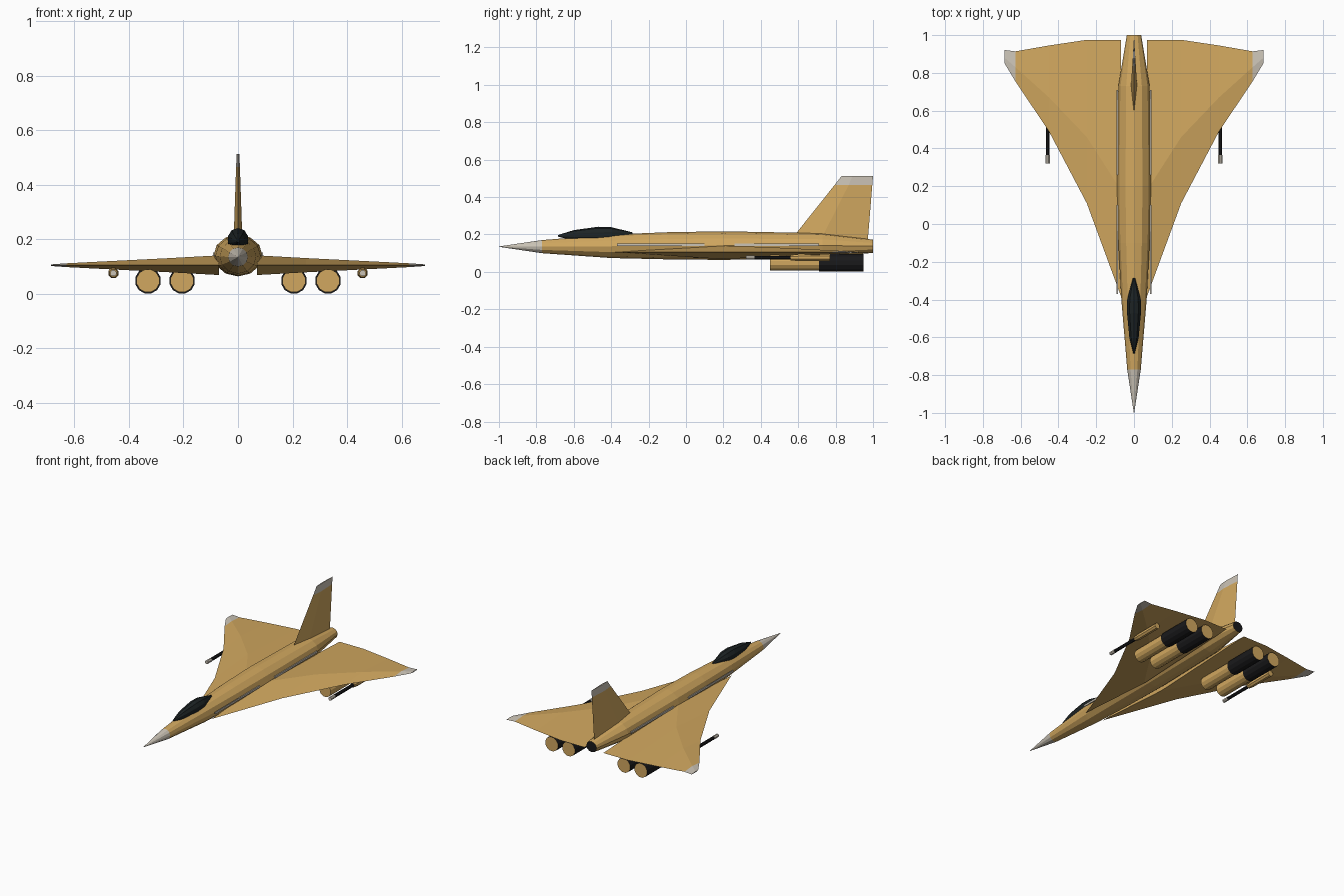
import bpy, bmesh, math

cube = bpy.data.objects.get("Cube")
if cube:
    bpy.data.objects.remove(cube, do_unlink=True)


def material(name, rgb):
    m = bpy.data.materials.new(name)
    m.use_nodes = True
    m.diffuse_color = (*rgb, 1)
    m.node_tree.nodes["Principled BSDF"].inputs["Base Color"].default_value = (*rgb, 1)
    return m


SAND = material("sand", (0.64, 0.39, 0.115))
GREY = material("pale grey", (0.6, 0.55, 0.47))
BLACK = material("black", (0.01, 0.01, 0.011))
GLASS = material("dark glass", (0.012, 0.017, 0.018))


def loft(name, rings, mats, rule=None):
    """Skin equal-length rings of points, cap both ends, colour faces by centre."""
    bm = bmesh.new()
    loops = [[bm.verts.new(p) for p in ring] for ring in rings]
    n = len(loops[0])
    for a, b in zip(loops, loops[1:]):
        for i in range(n):
            j = (i + 1) % n
            bm.faces.new((a[i], a[j], b[j], b[i]))
    bm.faces.new(loops[0])
    bm.faces.new(loops[-1])
    bmesh.ops.recalc_face_normals(bm, faces=bm.faces)
    if rule:
        for f in bm.faces:
            f.material_index = rule(f.calc_center_median())
    mesh = bpy.data.meshes.new(name)
    bm.to_mesh(mesh)
    bm.free()
    for m in mats:
        mesh.materials.append(m)
    obj = bpy.data.objects.new(name, mesh)
    bpy.context.collection.objects.link(obj)
    return obj


def ellipse(x, y, z, rx, rz, n=12, turn=0.0):
    angles = [math.tau * (i + turn) / n for i in range(n)]
    return [(x + rx * math.sin(a), y, z + rz * math.cos(a)) for a in angles]


def tube(name, x, z, sections, mats, rule=None, n=12):
    return loft(name, [ellipse(x, y, z, r, r, n, 0.5) for y, r in sections], mats, rule)


# Fuselage: y, half width, bottom, top
body = [(-1, 0.001, 0.134, 0.136), (-0.77, 0.036, 0.1, 0.17), (-0.4, 0.067, 0.074, 0.2),
        (-0.1, 0.083, 0.067, 0.212), (0.2, 0.09, 0.064, 0.217), (0.73, 0.083, 0.076, 0.207),
        (1, 0.038, 0.102, 0.172)]
loft("fuselage", [ellipse(0, y, (lo + hi) / 2, w, (hi - lo) / 2) for y, w, lo, hi in body],
     (SAND, GREY, BLACK), lambda c: 1 if c.y < -0.77 else 2 if c.y > 0.99 else 0)

# Canopy
canopy = [(-0.685, 0.004, 0.004), (-0.6, 0.026, 0.028), (-0.47, 0.039, 0.043),
          (-0.4, 0.038, 0.039), (-0.285, 0.006, 0.008)]
loft("canopy", [ellipse(0, y, 0.193 + (y + 0.685) * 0.025, w, h, 10) for y, w, h in canopy], (GLASS,))

# Tail fin: height, leading edge, thickest point, trailing edge, half thickness
fin = [(0.17, 0.56, 0.72, 0.972, 0.017), (0.465, 0.795, 0.87, 0.996, 0.007),
       (0.513, 0.832, 0.89, 1, 0.005)]
loft("tail_fin", [[(0, a, z), (t, b, z), (0, c, z), (-t, b, z)] for z, a, b, c, t in fin],
     (SAND, GREY), lambda c: int(c.z > 0.47))

# Wing stations: span, leading edge, crest, trailing edge, half thickness
wing = [(0.07, -0.38, 0.18, 0.975, 0.036), (0.25, 0.11, 0.46, 0.975, 0.026),
        (0.45, 0.49, 0.67, 0.945, 0.016), (0.628, 0.755, 0.83, 0.914, 0.007),
        (0.685, 0.85, 0.88, 0.921, 0.003)]

for side, s in (("left", 1), ("right", -1)):
    loft(side + "_wing",
         [[(s * x, a, 0.105), (s * x, b, 0.105 + t), (s * x, c, 0.105), (s * x, b, 0.105 - t)]
          for x, a, b, c, t in wing],
         (SAND, GREY), lambda c: int(abs(c.x) > 0.63))

    # Paired engine pods under the wing, with a dark rear sleeve
    for place, x in (("inner", 0.205), ("outer", 0.33)):
        tube(f"{side}_{place}_engine", s * x, 0.048, [(0.45, 0.043), (0.72, 0.043)], (SAND,))
        tube(f"{side}_{place}_engine_sleeve", s * x, 0.048, [(0.71, 0.048), (0.95, 0.048)],
             (BLACK, SAND), lambda c: int(c.y > 0.94))

    # Gun pod with barrel and muzzle
    tube(side + "_gun_pod", s * 0.457, 0.076, [(0.56, 0.015), (0.6, 0.02), (0.77, 0.02)], (SAND,), n=8)
    tube(side + "_gun_barrel", s * 0.457, 0.076, [(0.36, 0.011), (0.58, 0.011)], (BLACK,), n=8)
    tube(side + "_gun_muzzle", s * 0.457, 0.076, [(0.32, 0.012), (0.365, 0.012)], (GREY,), n=8)

    # Thin trim strips along the fuselage
    for place, y0, y1 in (("front", -0.37, 0.1), ("rear", 0.26, 0.71)):
        loft(f"{side}_{place}_trim_strip",
             [[(s * x, y, z) for x, z in ((0.086, 0.138), (0.092, 0.138), (0.092, 0.151), (0.086, 0.151))]
              for y in (y0, y1)], (GREY,))
